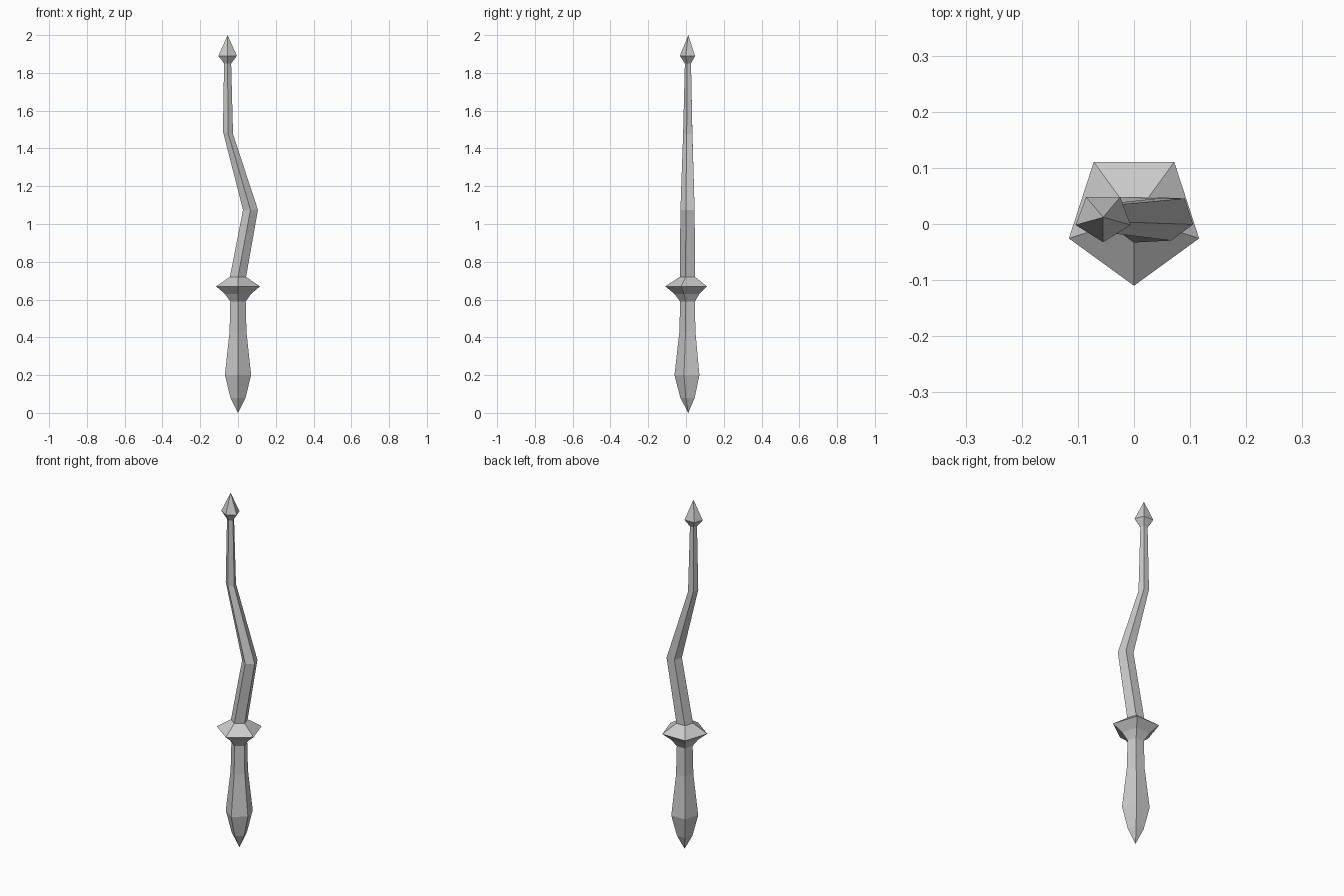
import bpy, bmesh, math

if "Cube" in bpy.data.objects:
    bpy.data.objects.remove(bpy.data.objects["Cube"])

SIDES = 5
CY = 0.012  # pentagon axis, so the bounding box is centred on y


def loft(name, rings):
    """Rings are (x, z, radius, x stretch, tilt); radius 0 makes a point."""
    bm = bmesh.new()
    loops = []
    for x, z, r, sx, tilt in rings:
        if r == 0:
            loops.append([bm.verts.new((x, CY, z))])
            continue
        loop = []
        for i in range(SIDES):
            a = -math.pi / 2 + i * math.tau / SIDES
            dx = r * sx * math.cos(a)
            loop.append(bm.verts.new((x + dx, CY + r * math.sin(a), z + tilt * dx)))
        loops.append(loop)
    for lo, hi in zip(loops, loops[1:]):
        for i in range(SIDES):
            j = (i + 1) % SIDES
            if len(lo) == 1:
                bm.faces.new((lo[0], hi[j], hi[i]))
            elif len(hi) == 1:
                bm.faces.new((lo[i], lo[j], hi[0]))
            else:
                bm.faces.new((lo[i], lo[j], hi[j], hi[i]))
    bmesh.ops.recalc_face_normals(bm, faces=bm.faces)
    mesh = bpy.data.meshes.new(name)
    bm.to_mesh(mesh)
    bm.free()
    obj = bpy.data.objects.new(name, mesh)
    bpy.context.collection.objects.link(obj)
    return obj


# Shared rings where the parts meet
grip_top = (0, 0.59, 0.043, 1, 0)
guard_top = (0, 0.72, 0.045, 1, 0)
shaft_top = (-0.055, 1.85, 0.018, 1.1, 0)

# Tapered grip with pointed pommel
loft("handle", [(0, 0, 0, 1, 0), (0, 0.08, 0.042, 1, 0), (0, 0.2, 0.073, 1, 0),
                (0, 0.43, 0.047, 1, 0), grip_top])
# Flared collar
loft("guard", [grip_top, (0, 0.63, 0.073, 1, 0), (0, 0.67, 0.122, 1, 0), guard_top])
# Crooked shaft
loft("shaft", [guard_top, (0.066, 1.075, 0.0415, 1, 0),
               (-0.053, 1.483, 0.027, 1.04, -0.25), shaft_top])
# Pointed head
loft("tip", [shaft_top, (-0.055, 1.89, 0.0445, 1.16, 0), (-0.055, 2.0, 0, 1, 0)])
